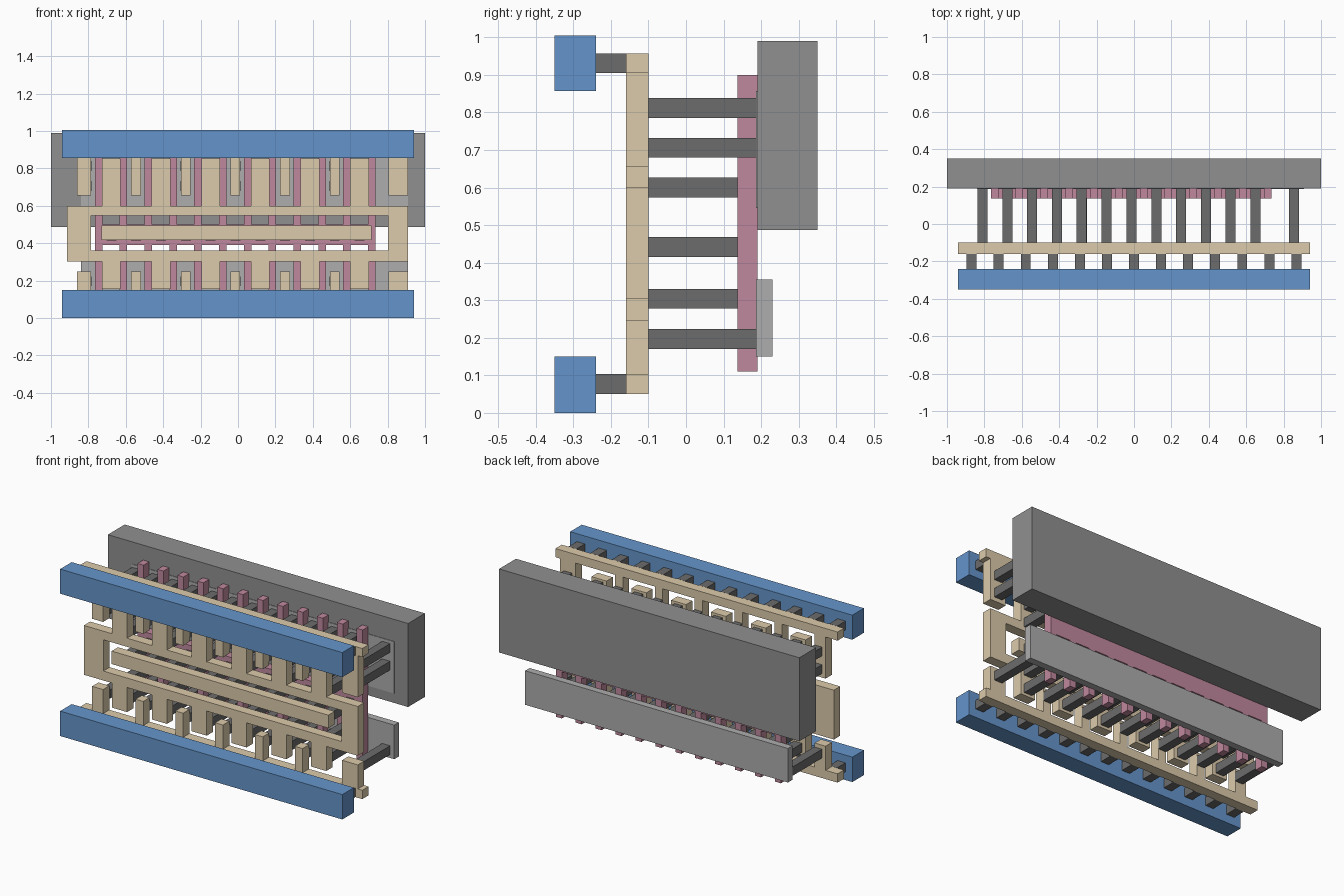
import bpy, bmesh

if "Cube" in bpy.data.objects:
    bpy.data.objects.remove(bpy.data.objects["Cube"])


def material(name, rgb):
    m = bpy.data.materials.new(name)
    m.diffuse_color = (*rgb, 1)
    m.use_nodes = True
    m.node_tree.nodes["Principled BSDF"].inputs["Base Color"].default_value = m.diffuse_color
    return m


BLUE = material("blue_metal", (0.13, 0.30, 0.60))
TAN = material("tan_metal", (0.72, 0.60, 0.41))
PINK = material("pink_gate", (0.53, 0.25, 0.34))
DARK = material("dark_contact", (0.15, 0.15, 0.15))
GREY = material("well_grey", (0.28, 0.28, 0.28))
LIGHT = material("light_grey", (0.42, 0.42, 0.42))


def plate(name, rects, y0, y1, mat):
    """Union of x/z rectangles (x0, x1, z0, z1) extruded from y0 to y1."""
    xs = sorted({round(v, 4) for r in rects for v in r[:2]})
    zs = sorted({round(v, 4) for r in rects for v in r[2:]})
    bm = bmesh.new()
    verts = {}

    def vert(x, z):
        if (x, z) not in verts:
            verts[x, z] = bm.verts.new((x, y0, z))
        return verts[x, z]

    for xa, xb in zip(xs, xs[1:]):
        for za, zb in zip(zs, zs[1:]):
            cx, cz = (xa + xb) / 2, (za + zb) / 2
            if any(r[0] < cx < r[1] and r[2] < cz < r[3] for r in rects):
                bm.faces.new([vert(xa, za), vert(xb, za), vert(xb, zb), vert(xa, zb)])
    bmesh.ops.dissolve_limit(bm, angle_limit=0.01, verts=bm.verts[:], edges=bm.edges[:])
    res = bmesh.ops.extrude_face_region(bm, geom=bm.faces[:], use_keep_orig=True)
    top = [g for g in res["geom"] if isinstance(g, bmesh.types.BMVert)]
    bmesh.ops.translate(bm, verts=top, vec=(0, y1 - y0, 0))
    bmesh.ops.recalc_face_normals(bm, faces=bm.faces[:])
    me = bpy.data.meshes.new(name)
    bm.to_mesh(me)
    bm.free()
    me.materials.append(mat)
    ob = bpy.data.objects.new(name, me)
    bpy.context.collection.objects.link(ob)
    return ob


def squares(xs, zs, w=0.053):
    h = w / 2
    return [(x - h, x + h, z - h, z + h) for x in xs for z in zs]


# Column positions: gates sit between alternating source and drain columns
P = 0.1327
sources = [-0.545 + 2 * P * i for i in range(5)]
drains = [-0.677 + 2 * P * i for i in range(6)]
gates = [-0.745 + P * i for i in range(12)]
ends = [-0.81, 0.856]

# Front power rails and the short contacts behind them
for name, z0, z1, zc in (("lower", 0, 0.15, 0.077), ("upper", 0.857, 1.005, 0.931)):
    plate(name + "_rail", [(-0.94, 0.94, z0, z1)], -0.35, -0.24, BLUE)
    plate(name + "_rail_contacts", squares([0.1447 * i for i in range(-6, 7)], [zc]),
          -0.24, -0.16, DARK)

# Tan combs: strips with teeth reaching the source columns
for name, strip, tip in (("lower", (0.05, 0.103), (0.05, 0.248)),
                         ("upper", (0.905, 0.957), (0.655, 0.957))):
    teeth = [(x - 0.026, x + 0.026, *tip) for x in sources]
    teeth += [(-0.86, -0.787, *tip), (0.805, 0.91, *tip)]
    plate(name + "_comb", [(-0.94, 0.94, *strip)] + teeth, -0.16, -0.10, TAN)

# Tan ring with fingers up and down, and the bar inside it
ring = [(-0.915, 0.91, 0.303, 0.36), (-0.915, 0.91, 0.548, 0.60),
        (-0.915, -0.785, 0.303, 0.60), (0.802, 0.91, 0.303, 0.60)]
ring += [(x - 0.05, x + 0.05, 0.155, 0.33) for x in drains]
ring += [(x - 0.05, x + 0.05, 0.58, 0.852) for x in drains]
plate("finger_ring", ring, -0.16, -0.10, TAN)
plate("centre_bar", [(-0.73, 0.714, 0.417, 0.495)], -0.16, -0.10, TAN)

# Pink gate strips joined by a crossbar
plate("gate_strips", [(x - 0.02, x + 0.02, 0.11, 0.90) for x in gates]
      + [(-0.765, gates[-1] + 0.02, 0.39, 0.50)], 0.137, 0.19, PINK)

# Long contacts
plate("source_contacts", squares(sources + ends, [0.197, 0.706, 0.812]), -0.10, 0.187, DARK)
plate("drain_contacts", squares(drains, [0.197, 0.304, 0.60, 0.706, 0.812]),
      -0.10, 0.187, DARK)
plate("gate_contacts", squares([-0.677 + P * i for i in range(11)], [0.442]),
      -0.10, 0.137, DARK)

# Back slabs
plate("lower_slab", [(-0.84, 0.91, 0.15, 0.355)], 0.187, 0.23, LIGHT)
plate("upper_slab", [(-0.84, 0.91, 0.545, 0.857)], 0.187, 0.23, LIGHT)
plate("back_block", [(-1, 1, 0.487, 0.99)], 0.19, 0.35, GREY)
